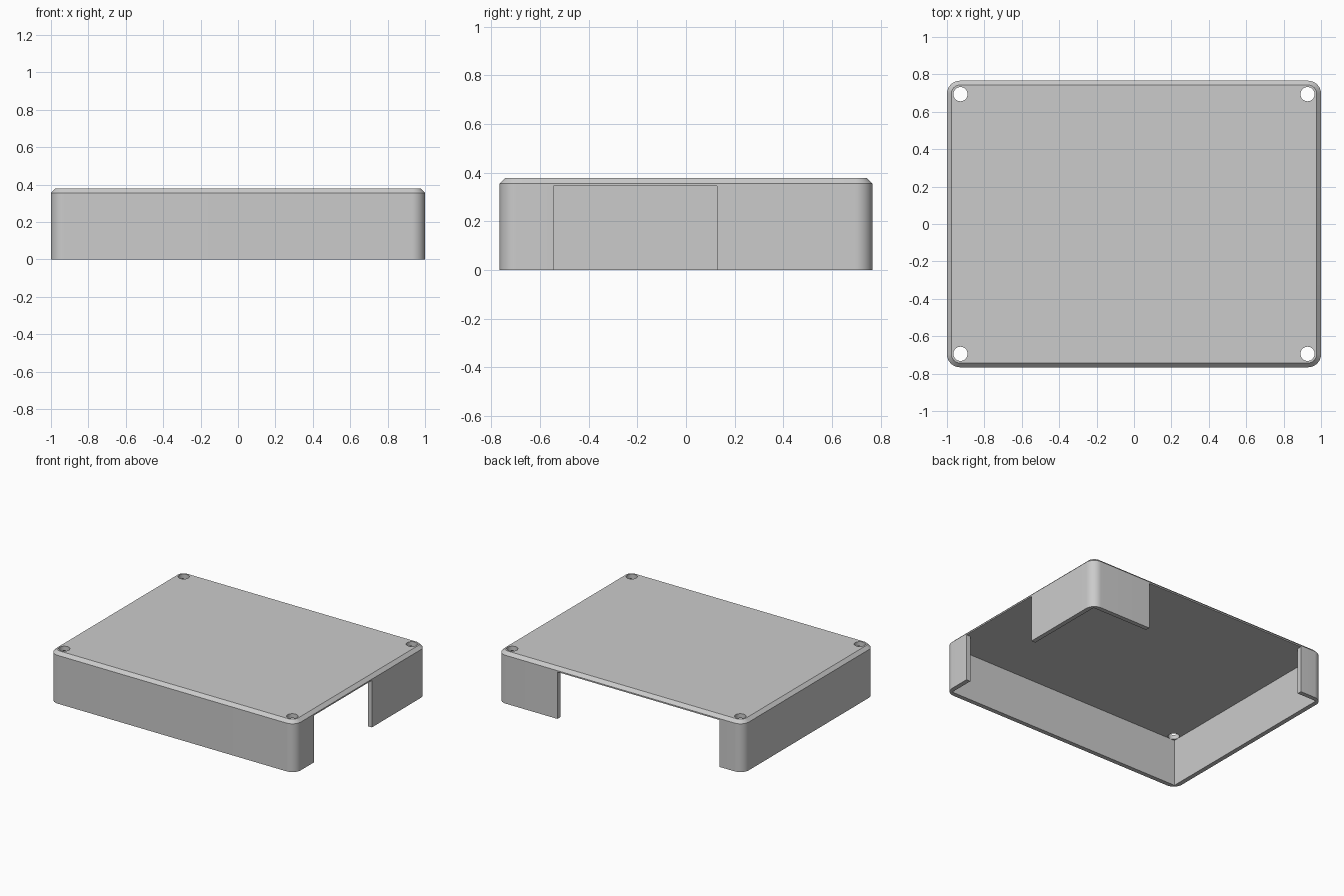
import bpy
import bmesh
from mathutils import Matrix, Vector

if "Cube" in bpy.data.objects:
    bpy.data.objects.remove(bpy.data.objects["Cube"])

HALF_X, HALF_Y, HEIGHT = 1.0, 0.766, 0.378
WALL = 0.033
CEILING = HEIGHT - WALL
CORNER, CHAMFER = 0.07, 0.023

grey = bpy.data.materials.new("light grey plastic")
grey.use_nodes = True
grey.diffuse_color = (0.6, 0.6, 0.6, 1)
grey.node_tree.nodes["Principled BSDF"].inputs["Base Color"].default_value = (0.6, 0.6, 0.6, 1)


def make_object(name, bm):
    mesh = bpy.data.meshes.new(name)
    bm.to_mesh(mesh)
    bm.free()
    obj = bpy.data.objects.new(name, mesh)
    bpy.context.collection.objects.link(obj)
    mesh.materials.append(grey)
    return obj


def box_mesh(low, high):
    low, high = Vector(low), Vector(high)
    bm = bmesh.new()
    bmesh.ops.create_cube(bm, size=1)
    bmesh.ops.scale(bm, vec=high - low, verts=bm.verts)
    bmesh.ops.translate(bm, vec=(low + high) / 2, verts=bm.verts)
    return bm


def cut(target, cutter):
    cutter.hide_render = True
    mod = target.modifiers.new(cutter.name, 'BOOLEAN')
    mod.operation = 'DIFFERENCE'
    mod.solver = 'EXACT'
    mod.object = cutter
    bpy.context.view_layer.objects.active = target
    bpy.ops.object.modifier_apply(modifier=mod.name)
    bpy.data.objects.remove(cutter)


# Outer block: rounded upright corners, chamfered top rim
bm = box_mesh((-HALF_X, -HALF_Y, 0), (HALF_X, HALF_Y, HEIGHT))
upright = [e for e in bm.edges if abs(e.verts[0].co.z - e.verts[1].co.z) > 0.1]
bmesh.ops.bevel(bm, geom=upright, offset=CORNER, segments=12, profile=0.5, affect='EDGES')
rim = [e for e in bm.edges if all(v.co.z > HEIGHT - 0.001 for v in e.verts)]
bmesh.ops.bevel(bm, geom=rim, offset=CHAMFER, segments=1, affect='EDGES')
lid = make_object("enclosure_lid", bm)

# Hollow inside, open at the bottom
ix, iy = HALF_X - WALL, HALF_Y - WALL
cut(lid, make_object("cavity_cutter", box_mesh((-ix, -iy, -0.1), (ix, iy, CEILING))))

# Openings in the left side wall and the back wall
cut(lid, make_object("side_opening_cutter",
                     box_mesh((0.8, -0.545, -0.1), (1.2, 0.128, CEILING))))
cut(lid, make_object("back_opening_cutter",
                     box_mesh((-0.81, 0.5, -0.1), (0.51, 1.0, CEILING))))

# Screw holes through the four top corners
bm = bmesh.new()
for sx in (-1, 1):
    for sy in (-1, 1):
        bmesh.ops.create_cone(bm, cap_ends=True, segments=32, radius1=0.038, radius2=0.038,
                              depth=0.3, matrix=Matrix.Translation((sx * 0.928, sy * 0.694, HEIGHT)))
cut(lid, make_object("screw_hole_cutter", bm))

# Smooth the corners and holes, keep the hard edges
bpy.ops.object.select_all(action='DESELECT')
lid.select_set(True)
bpy.context.view_layer.objects.active = lid
bpy.ops.object.shade_smooth_by_angle(angle=0.5)
